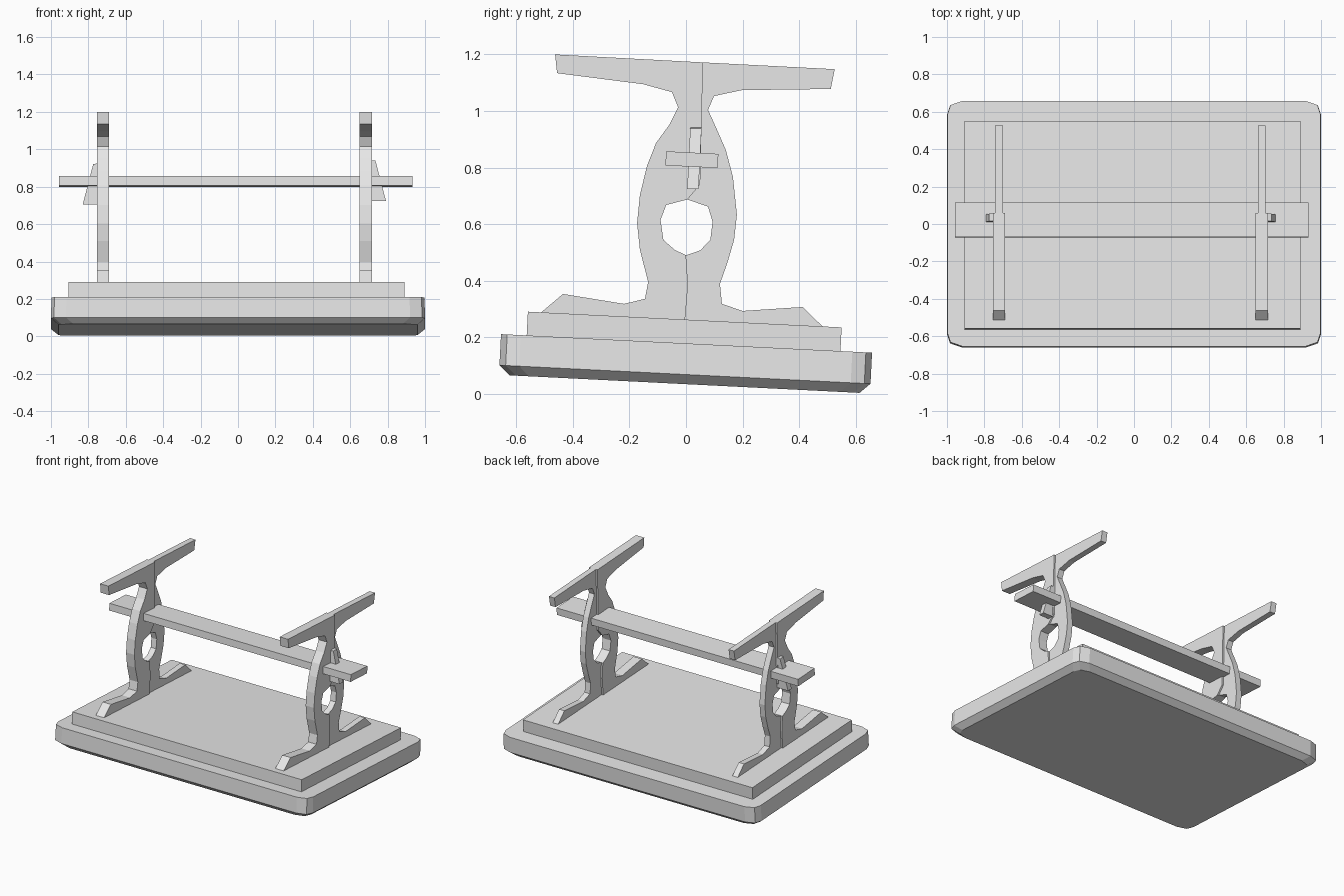
import bpy
import bmesh
from math import pi
from mathutils import Matrix, Vector

cube = bpy.data.objects.get("Cube")
if cube:
    bpy.data.objects.remove(cube, do_unlink=True)

TILT = Matrix.Rotation(-0.05, 4, 'X')   # the whole table leans slightly

grey = bpy.data.materials.new("plain grey")
grey.use_nodes = True
grey.diffuse_color = (0.8, 0.8, 0.8, 1)
grey.node_tree.nodes["Principled BSDF"].inputs["Base Color"].default_value = grey.diffuse_color


def loft(name, rings, matrix=None):
    """Join equal-length rings of points into a closed solid."""
    bm = bmesh.new()
    loops = [[bm.verts.new(p) for p in ring] for ring in rings]
    for low, high in zip(loops, loops[1:]):
        for i in range(len(low)):
            j = (i + 1) % len(low)
            bm.faces.new((low[i], low[j], high[j], high[i]))
    bm.faces.new(loops[0])
    bm.faces.new(loops[-1])
    bmesh.ops.recalc_face_normals(bm, faces=bm.faces)
    if matrix:
        bm.transform(matrix)
    mesh = bpy.data.meshes.new(name)
    bm.to_mesh(mesh)
    bm.free()
    mesh.materials.append(grey)
    obj = bpy.data.objects.new(name, mesh)
    bpy.context.collection.objects.link(obj)
    return obj


def box(name, x, y, z):
    """Tilted box from three (low, high) ranges."""
    rings = [[(x[a], y[b], h) for a, b in ((0, 0), (1, 0), (1, 1), (0, 1))] for h in z]
    return loft(name, rings, TILT)


def board(name, outline, x, width):
    """Side profile given in (y, z), cut from a board centred on x."""
    return loft(name, [[(x + s * width / 2, y, z) for y, z in outline] for s in (-1, 1)])


def rounded_ring(half_x, half_y, z):
    """Rectangle with faceted corners."""
    corner = [(0, 0.07), (0.016, 0.022), (0.08, 0)]
    quarter = [(half_x - a, half_y - b) for a, b in corner]
    ring = []
    for sx, sy in ((1, 1), (-1, 1), (-1, -1), (1, -1)):
        pts = quarter if sx * sy > 0 else quarter[::-1]
        ring += [(sx * x, sy * y - 0.007, z) for x, y in pts]
    return ring


# Table top lying face down, with its show edge chamfered
loft("table_top", [rounded_ring(0.96, 0.62, 0.034),
                   rounded_ring(1, 0.657, 0.068),
                   rounded_ring(0.997, 0.657, 0.178)], TILT)
box("apron", (-0.905, 0.89), (-0.573, 0.538), (0.17, 0.262))

# Stretcher joining the two trestles
box("stretcher", (-0.957, 0.932), (-0.113, 0.072), (0.803, 0.853))

# Each trestle is two shaped boards meeting along a wandering joint
front_edge = [(-0.463, 1.2), (-0.456, 1.134), (-0.152, 1.095), (-0.05, 1.067),
              (-0.028, 1.014), (-0.06, 0.95), (-0.106, 0.887), (-0.138, 0.806),
              (-0.163, 0.703), (-0.173, 0.604), (-0.163, 0.509), (-0.134, 0.396),
              (-0.145, 0.336), (-0.219, 0.318), (-0.435, 0.353), (-0.512, 0.288)]
back_edge = [(0.526, 1.148), (0.512, 1.078), (0.198, 1.074), (0.099, 1.053),
             (0.078, 1.004), (0.11, 0.933), (0.141, 0.862), (0.166, 0.767),
             (0.18, 0.633), (0.17, 0.544), (0.145, 0.459), (0.12, 0.389),
             (0.127, 0.318), (0.2, 0.293), (0.413, 0.307), (0.484, 0.237)]
joint_low = [(-0.004, 0.255), (0.007, 0.385), (0, 0.49)]
joint_high = [(0.005, 0.687), (0.05, 0.74), (0.06, 1.172)]
hole_front = [(-0.04, 0.509), (-0.08, 0.544), (-0.09, 0.615), (-0.07, 0.668)]
hole_back = [(0.05, 0.507), (0.086, 0.544), (0.094, 0.608), (0.078, 0.662)]

# Loose wedge key, as (distance from board face, height)
key_side = [(-0.02, 0.935), (0.02, 0.93), (0.076, 0.715), (-0.02, 0.715)]

for side, sign, x in (("right", -1, -0.722), ("left", 1, 0.683)):
    board(side + "_trestle_front", front_edge + joint_low + hole_front + joint_high, x, 0.065)
    board(side + "_trestle_back", back_edge + joint_low + hole_back + joint_high, x, 0.042)
    lift = sign * 0.009
    loft(side + "_wedge_key",
         [[(x + sign * (0.032 + d), y + 0.05 * (h - 0.83), h + lift) for d, h in key_side]
          for y in (0.01, 0.05)])
